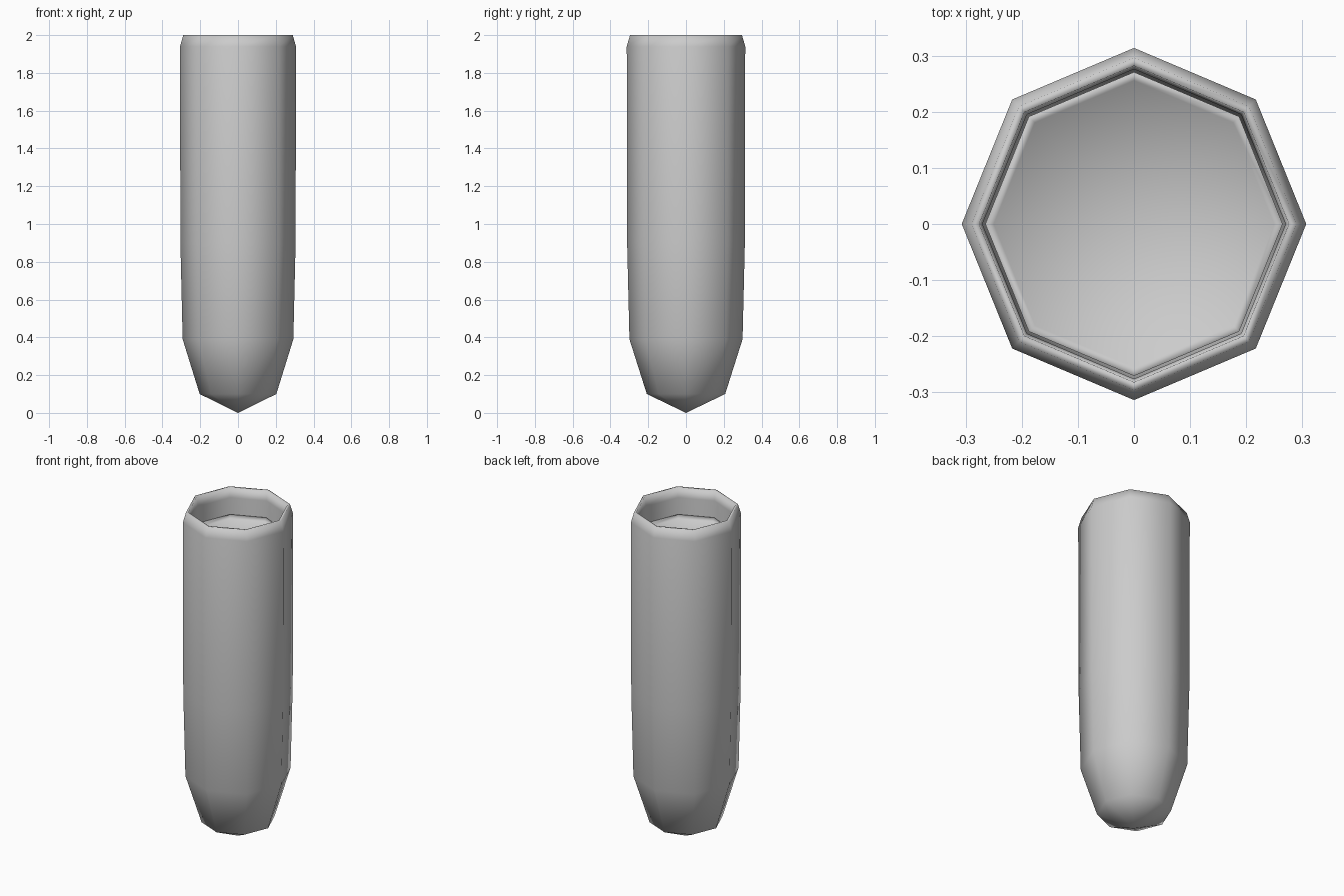
import bpy, bmesh
from math import cos, sin, tau

if "Cube" in bpy.data.objects:
    bpy.data.objects.remove(bpy.data.objects["Cube"])

SIDES = 8
Y_SCALE = 1.022


def lathe(name, profile):
    """Spin (radius, z) points into an eight-sided form; radius 0 makes a pole."""
    bm = bmesh.new()
    rings = []
    for r, z in profile:
        if r == 0:
            rings.append([bm.verts.new((0, 0, z))])
        else:
            rings.append([bm.verts.new((r * cos(tau * i / SIDES),
                                        r * Y_SCALE * sin(tau * i / SIDES), z))
                          for i in range(SIDES)])
    for a, b in zip(rings, rings[1:]):
        for i in range(SIDES):
            j = (i + 1) % SIDES
            if len(a) == 1:
                bm.faces.new((a[0], b[j], b[i]))
            elif len(b) == 1:
                bm.faces.new((a[i], a[j], b[0]))
            else:
                bm.faces.new((a[i], a[j], b[j], b[i]))
    bmesh.ops.recalc_face_normals(bm, faces=bm.faces)
    for f in bm.faces:
        f.smooth = True
    me = bpy.data.meshes.new(name)
    bm.to_mesh(me)
    bm.free()
    ob = bpy.data.objects.new(name, me)
    bpy.context.collection.objects.link(ob)
    return ob


# Tube shell: outer wall, rounded lip, inner wall down to the pointed base
lathe("tube", [
    (0, 0), (0.203, 0.10), (0.293, 0.39), (0.305, 0.90), (0.307, 1.94),
    (0.29, 2.0), (0.276, 2.0), (0.27, 1.94), (0.27, 0.90), (0.262, 0.40),
    (0.18, 0.13), (0, 0.04)])

# Contents: body filling the tube, with a slightly raised edge around the top
lathe("liquid", [
    (0, 0.05), (0.175, 0.14), (0.255, 0.41), (0.263, 0.90), (0.265, 1.84),
    (0.25, 1.82), (0, 1.82)])
